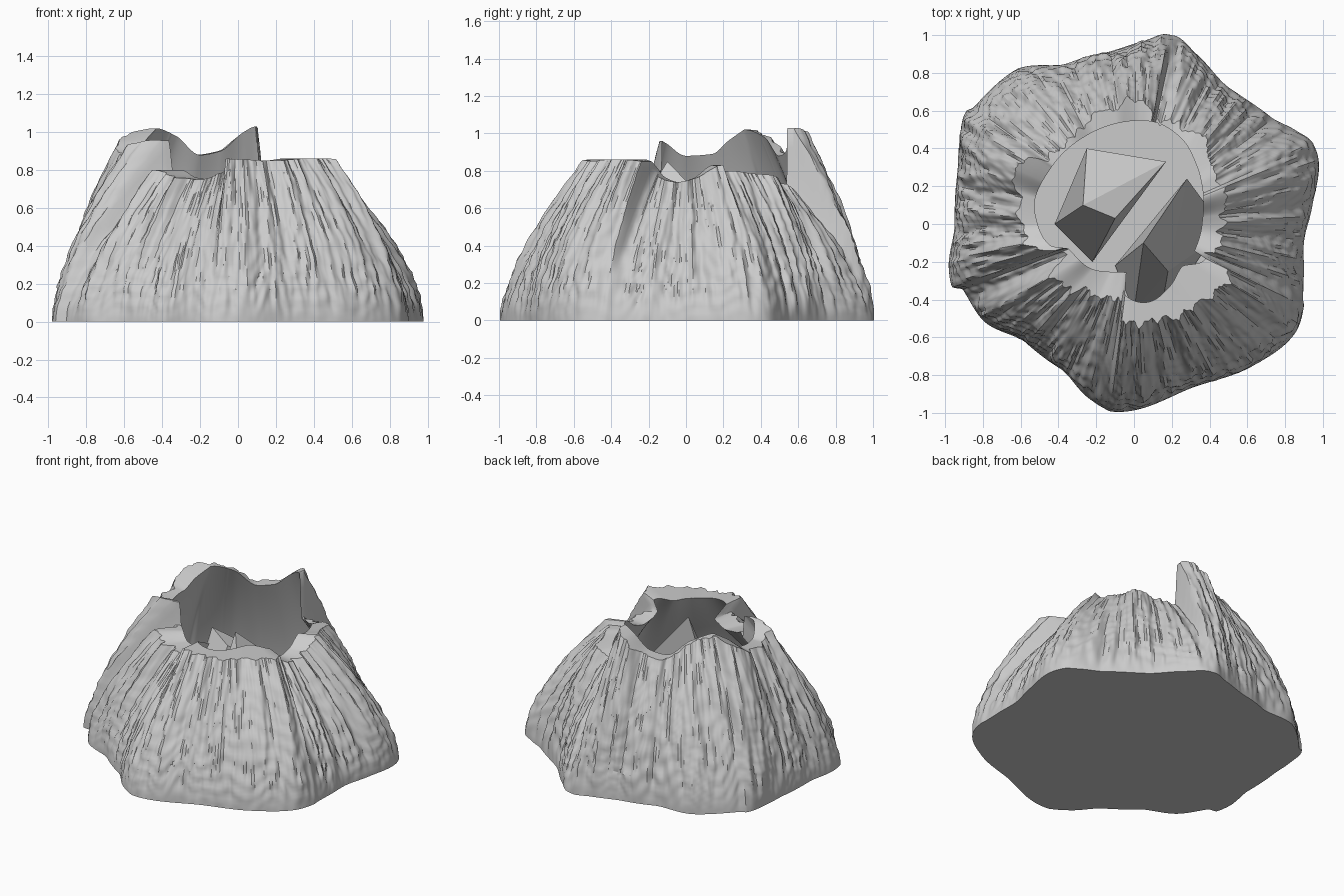
import bpy
import bmesh
import math
from mathutils import Vector, noise

cube = bpy.data.objects.get("Cube")
if cube:
    bpy.data.objects.remove(cube, do_unlink=True)

COLUMNS = 600
OUTER_ROWS = 40
SHELF_ROWS = 3
WALL_ROWS = 12
FLOOR_Z = 0.1

# Stations round the hill: angle, foot radius, rim radius, rim height.
# Close pairs of angles make the sharp steps between the rock slabs.
SLOPE = [
    (6, .95, .48, .76), (22, 1.04, .54, .83), (24, 1.04, .5, .8),
    (30, .99, .51, .8), (38, .92, .53, .79), (55, .88, .57, .77),
    (70, .96, .57, .72), (78, 1.02, .57, .72), (80, 1.02, .62, 1.03),
    (87, .97, .66, 1), (100, .92, .63, .9), (112, .92, .6, .88),
    (128, 1.03, .56, .98), (144, 1.05, .6, 1.02), (146, 1.07, .65, 1.01),
    (155, 1.02, .67, .96), (165, .97, .64, .89), (180, .95, .6, .88),
    (194, 1.01, .55, .95), (199, 1.02, .42, .96), (201, .97, .4, .8),
    (212, .95, .5, .8), (228, .85, .47, .76), (243, .86, .44, .75),
    (255, .95, .42, .78), (261, .99, .41, .8), (263, 1, .53, .86),
    (290, .92, .53, .85), (310, .98, .54, .86), (326, 1.03, .59, .86),
    (334, 1, .57, .85), (336, .98, .42, .8), (343, .94, .47, .76),
    (354, .905, .48, .74),
]

# Crater mouth: angle and radius of the inner lip of the flat rim
MOUTH = [
    (0, .36), (24, .4), (45, .46), (62, .52), (80, .55), (100, .54),
    (125, .53), (146, .53), (165, .54), (180, .51), (194, .46), (201, .37),
    (225, .33), (245, .28), (261, .26), (263, .38), (280, .42), (300, .38),
    (318, .34), (334, .42), (336, .35),
]


def make_material(name, value):
    mat = bpy.data.materials.new(name)
    mat.use_nodes = True
    colour = (value, value, value, 1)
    mat.diffuse_color = colour
    mat.node_tree.nodes["Principled BSDF"].inputs["Base Color"].default_value = colour
    return mat


def make_object(name, bm, mat):
    bmesh.ops.recalc_face_normals(bm, faces=bm.faces)
    mesh = bpy.data.meshes.new(name)
    bm.to_mesh(mesh)
    bm.free()
    mesh.materials.append(mat)
    obj = bpy.data.objects.new(name, mesh)
    bpy.context.collection.objects.link(obj)
    return obj


def station(table, index):
    """Station with wrapped index and unwrapped angle."""
    turn, i = divmod(index, len(table))
    row = table[i]
    return (row[0] + 360 * turn,) + row[1:]


def tangent(table, index, channel):
    """Tangent that never overshoots its neighbours."""
    a, b, c = (station(table, index + n) for n in (-1, 0, 1))
    before = (b[channel] - a[channel]) / (b[0] - a[0])
    after = (c[channel] - b[channel]) / (c[0] - b[0])
    if before * after <= 0:
        return 0
    return 2 * before * after / (before + after)


def sample(table, angle):
    """Smoothly interpolated table values at an angle in degrees."""
    i = -1
    while station(table, i + 1)[0] <= angle:
        i += 1
    a, b = station(table, i), station(table, i + 1)
    width = b[0] - a[0]
    s = (angle - a[0]) / width
    ease = s * s * (3 - 2 * s)
    values = []
    for ch in range(1, len(a)):
        lead = s * (1 - s) ** 2 * width * tangent(table, i, ch)
        tail = s * s * (s - 1) * width * tangent(table, i + 1, ch)
        values.append(a[ch] + (b[ch] - a[ch]) * ease + lead + tail)
    return values


def grooves(theta, z):
    """Upright streaks, short cracks and wavy ledges of the rock face."""
    c, s = math.cos(theta), math.sin(theta)
    streak = noise.noise(Vector((c * 13, s * 13, z * 0.8)))
    crack = noise.noise(Vector((c * 32, s * 32, z * 6 + 7)))
    sway = noise.noise(Vector((c * 6, s * 6, z * 2 + 3)))
    ledge = math.sin(z * 70 + sway * 12)
    return streak, crack, ledge


rock = make_material("grey rock", 0.6)

# Hill: outer slope, flat rim and hollow inside as one grid of columns
bm = bmesh.new()
columns = []
for k in range(COLUMNS):
    theta = math.tau * k / COLUMNS
    foot, rim, height = sample(SLOPE, math.degrees(theta))
    mouth = sample(MOUTH, math.degrees(theta))[0]
    profile = []
    for j in range(OUTER_ROWS + 1):
        t = j / OUTER_ROWS
        z = t * height
        radius = foot - (foot - rim) * t ** 1.6
        streak, crack, ledge = grooves(theta, z)
        strength = min(1, t * 5)
        radius += strength * (streak * (0.015 + 0.04 * t) + crack * 0.018)
        radius += strength * ledge * 0.005 * (1 - 0.6 * t)
        profile.append((radius, z))
    # Flat rim runs in from the ragged edge to the smooth mouth
    edge = profile[-1][0]
    lip = min(mouth, edge - 0.015)
    for j in range(1, SHELF_ROWS + 1):
        profile.append((edge + (lip - edge) * j / SHELF_ROWS, height))
    # Hollow inside widens downward, following the outer slope
    base = foot - 0.14
    for j in range(1, WALL_ROWS + 1):
        z = height + (FLOOR_Z - height) * j / WALL_ROWS
        profile.append((base - (base - lip) * (z / height) ** 1.6, z))
    c, s = math.cos(theta), math.sin(theta)
    columns.append([bm.verts.new((r * c, r * s, z)) for r, z in profile])

for k, left in enumerate(columns):
    right = columns[(k + 1) % COLUMNS]
    for j in range(len(left) - 1):
        bm.faces.new((left[j], right[j], right[j + 1], left[j + 1]))
bm.faces.new([column[0] for column in reversed(columns)])
bm.faces.new([column[-1] for column in columns])
hill = make_object("crater_hill", bm, rock)

bpy.context.view_layer.objects.active = hill
hill.select_set(True)
bpy.ops.object.shade_smooth_by_angle(angle=math.radians(32))
hill.select_set(False)


# Angular rocks standing on the crater floor
def make_boulder(name, points):
    bm = bmesh.new()
    for point in points:
        bm.verts.new(point)
    hull = bmesh.ops.convex_hull(bm, input=bm.verts)
    unused = [v for v in hull["geom_interior"] if isinstance(v, bmesh.types.BMVert)]
    bmesh.ops.delete(bm, geom=unused, context="VERTS")
    return make_object(name, bm, rock)


make_boulder("back_boulder", [
    (-.27, .1, .72), (-.25, .4, .5), (.17, .33, .48), (-.1, .03, .66),
    (-.22, -.2, .12), (-.42, 0, .12), (-.25, .4, .1), (.17, .33, .1),
])
make_boulder("front_boulder", [
    (.05, -.1, .85), (.28, .24, .5), (.42, .05, .12), (.4, -.1, .12),
    (.18, -.25, .6), (-.1, -.22, .12), (0, -.46, .1), (.14, -.48, .1),
    (.28, .24, .1),
])
